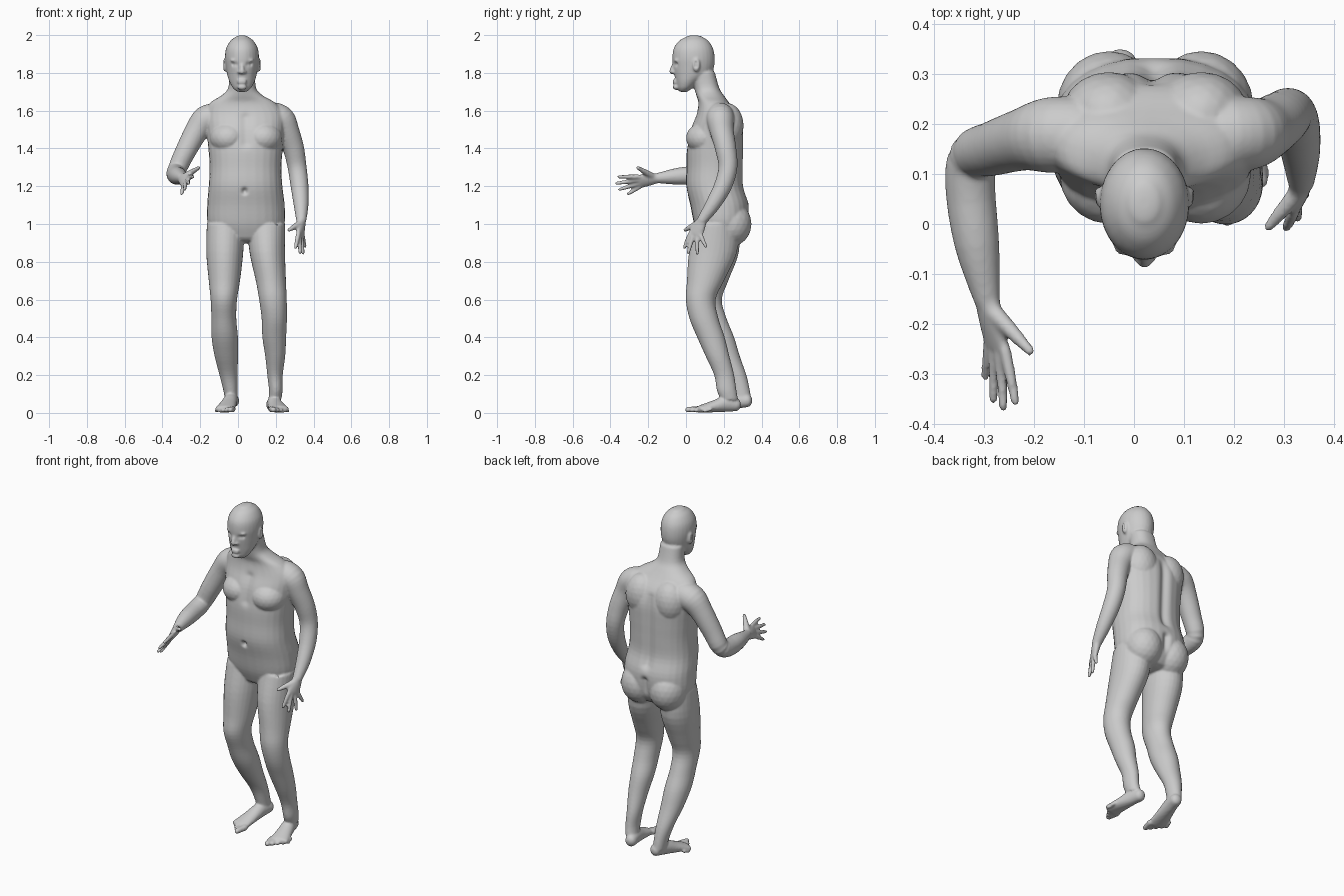
import bpy, bmesh, math
from mathutils import Vector, Matrix, geometry

cube = bpy.data.objects.get("Cube")
if cube:
    bpy.data.objects.remove(cube, do_unlink=True)

skin = bpy.data.materials.new("grey_skin")
skin.use_nodes = True
grey = (0.6, 0.6, 0.6, 1)
skin.diffuse_color = grey
skin.node_tree.nodes["Principled BSDF"].inputs["Base Color"].default_value = grey

bm = bmesh.new()
X, Z = Vector((1, 0, 0)), Vector((0, 0, 1))


def spline(rows, steps=4):
    """Smooth the rows of numbers with a Catmull-Rom curve."""
    out = []
    for i in range(len(rows) - 1):
        p0, p1, p2, p3 = (rows[min(max(i + k, 0), len(rows) - 1)] for k in (-1, 0, 1, 2))
        for s in range(steps):
            t = s / steps
            out.append([b + t / 2 * (c - a + t * (2 * a - 5 * b + 4 * c - d + t * (3 * b - a - 3 * c + d)))
                        for a, b, c, d in zip(p0, p1, p2, p3)])
    return out + [list(rows[-1])]


def tube(sections, across=X, along=None, power=2.0, cap=1.0, sides=28):
    """Loft oval sections (x, y, z, half width, half depth) and dome both ends."""
    rows = spline(sections)
    points = [Vector(r[:3]) for r in rows]
    rings = []
    for i, r in enumerate(rows):
        t = along or (points[min(i + 1, len(rows) - 1)] - points[max(i - 1, 0)]).normalized()
        rings.append((points[i], t, r[3], r[4]))

    def dome(ring, sign):
        p, t, a, b = ring
        h = min(a, b) * cap * sign
        return [(p + t * h * math.sin(k), t, a * math.cos(k), b * math.cos(k)) for k in (0.5, 0.95, 1.3)]
    rings = dome(rings[0], -1)[::-1] + rings + dome(rings[-1], 1)

    loops = []
    for p, t, a, b in rings:
        u = (across - t * across.dot(t)).normalized()
        v = t.cross(u)
        loop = []
        for k in range(sides):
            c, s = math.cos(math.tau * k / sides), math.sin(math.tau * k / sides)
            c, s = (math.copysign(abs(w) ** (2 / power), w) for w in (c, s))
            loop.append(bm.verts.new(p + u * a * c + v * b * s))
        loops.append(loop)
    for low, high in zip(loops, loops[1:]):
        for k in range(sides):
            n = (k + 1) % sides
            bm.faces.new((low[k], low[n], high[n], high[k]))
    bm.faces.new(loops[0][::-1])
    bm.faces.new(loops[-1])


def ball(centre, radii):
    place = Matrix.Translation(centre) @ Matrix.Diagonal((*radii, 1))
    bmesh.ops.create_icosphere(bm, subdivisions=3, radius=1, matrix=place)


def limb(points, **options):
    tube([(x, y, z, r, r) for x, y, z, r in points], **options)


def hand(wrist, knuckles, across, tips, thumb):
    """Flat palm, four spread fingers and a thumb."""
    wrist, knuckles = Vector(wrist), Vector(knuckles)
    across = Vector(across).normalized()
    middle = wrist.lerp(knuckles, 0.5)
    tube([(*wrist, .027, .024), (*middle, .036, .02), (*knuckles, .041, .014)], across, cap=.6)
    for i, tip in enumerate(tips):
        root = knuckles + across * (0.03 - 0.02 * i)
        tip = Vector(tip)
        bend = root.lerp(tip, .5) + (root - wrist) * .04
        limb([(*root, .0125), (*bend, .0115), (*tip, .009)], across=across, sides=12)
    root, tip = wrist.lerp(knuckles, .25) + across * .015, Vector(thumb)
    limb([(*root, .019), (*root.lerp(tip, .55), .015), (*tip, .01)], across=across, sides=12)


def foot(heel, ball_joint, outer, lift):
    """Heel to ball of the foot, then five shrinking toes."""
    heel, front = Vector(heel), Vector(ball_joint)
    ahead = (front - heel).normalized()
    side = Vector((-ahead.y, ahead.x, 0)).normalized() * outer
    spec = ((0, .032, .034), (.28, .037, .042), (.6, .044, .032), (1, .054, .02))
    rows = []
    for f, a, b in spec:
        p = heel.lerp(front, f)
        rows.append((p.x, p.y, b + lift * (1 - f), a, b))
    tube(rows, across=side, cap=.8)
    for i in range(5):
        root = front + side * (.023 * i - .043) - ahead * .012 * i
        root.z = .02
        tip = root + ahead * (.058 - .006 * i)
        r = .017 - .0018 * i
        tip.z = r
        limb([(*root, r), (*tip, r * .9)], across=side, sides=12)


# Torso and neck
tube([(.045, .18, .93, .16, .11), (.043, .185, 1, .203, .142), (.042, .178, 1.1, .205, .155),
      (.04, .153, 1.2, .195, .152), (.04, .153, 1.3, .19, .15), (.04, .155, 1.4, .197, .15),
      (.04, .163, 1.5, .207, .14), (.037, .165, 1.58, .21, .11), (.025, .148, 1.64, .175, .082),
      (.022, .128, 1.68, .11, .073), (.022, .11, 1.72, .074, .066), (.022, .09, 1.8, .068, .064)],
     along=Z, power=2.3, cap=.3)
for x in (-.05, .135):
    ball((x, .235, 1), (.105, .112, .12))      # buttock
    ball((x, .1, 1.455), (.1, .1, .085))       # chest muscle
    ball((x, .22, 1.52), (.095, .085, .12))    # shoulder blade

# Legs
tube([(-.065, .17, 1, .1, .11), (-.07, .155, .85, .098, .125), (-.072, .122, .7, .083, .102),
      (-.075, .102, .6, .07, .088), (-.075, .132, .5, .066, .083), (-.07, .172, .4, .07, .083),
      (-.062, .217, .3, .062, .068), (-.05, .267, .2, .048, .053), (-.04, .29, .12, .038, .048),
      (-.035, .3, .07, .034, .046)], along=Z, cap=.4)
tube([(.15, .165, 1, .1, .11), (.155, .143, .85, .094, .127), (.174, .103, .7, .08, .098),
      (.185, .078, .6, .073, .079), (.192, .095, .5, .067, .077), (.192, .132, .4, .063, .073),
      (.197, .167, .3, .053, .063), (.196, .202, .2, .041, .053), (.2, .215, .12, .036, .052),
      (.195, .23, .07, .034, .046)], along=Z, cap=.4)
foot((-.025, .325, 0), (-.07, .115, 0), -1, .03)
foot((.18, .265, 0), (.218, .075, 0), 1, .008)

# Arms and hands
limb([(-.11, .18, 1.565, .075), (-.17, .178, 1.55, .076), (-.22, .17, 1.49, .063),
      (-.28, .152, 1.38, .055), (-.322, .135, 1.29, .05), (-.328, .07, 1.262, .05),
      (-.315, -.04, 1.253, .045), (-.295, -.15, 1.243, .027)], across=Vector((0, .5, 1)))
hand((-.295, -.15, 1.243), (-.275, -.245, 1.225), (.5, -.15, .8),
     [(-.238, -.357, 1.25), (-.262, -.368, 1.215), (-.282, -.352, 1.183), (-.298, -.305, 1.16)],
     (-.208, -.255, 1.298))
limb([(.19, .18, 1.57, .075), (.232, .182, 1.55, .073), (.262, .19, 1.49, .063),
      (.294, .21, 1.4, .056), (.313, .222, 1.3, .05), (.326, .195, 1.2, .047),
      (.334, .14, 1.1, .039), (.335, .085, 1.02, .027)], across=X)
hand((.335, .085, 1.02), (.33, .05, .945), (-.35, -.9, .1),
     [(.305, -.008, .875), (.328, .012, .848), (.345, .06, .845), (.355, .105, .882)],
     (.27, -.005, .968))

# Head, ears and face
mid = .021
tube([(mid, -.012, 1.705, .032, .026), (mid, -.004, 1.722, .05, .042), (mid, .012, 1.755, .067, .066),
      (mid, .033, 1.79, .078, .095), (mid, .04, 1.83, .085, .108), (mid, .04, 1.88, .09, .112),
      (mid, .039, 1.93, .084, .104), (mid, .041, 1.97, .061, .077), (mid, .043, 1.99, .034, .044)],
     along=Z, cap=.25)
limb([(mid, -.062, 1.85, .009), (mid, -.073, 1.82, .012), (mid, -.075, 1.807, .014)], across=X)
ball((mid, -.052, 1.725), (.026, .018, .016))              # chin
for z in (1.748, 1.76):
    ball((mid, -.058, z), (.026, .013, .0065))             # lip
for s in (-1, 1):
    ball((mid + s * .014, -.067, 1.805), (.01, .012, .009))    # nostril wing
    ball((mid + s * .036, -.046, 1.866), (.028, .018, .009))   # brow
    ball((mid + s * .09, .055, 1.842), (.012, .02, .037))      # ear

# Fuse all parts into one smooth skin
bmesh.ops.recalc_face_normals(bm, faces=bm.faces)
mesh = bpy.data.meshes.new("human_body")
bm.to_mesh(mesh)
bm.free()
body = bpy.data.objects.new("human_body", mesh)
bpy.context.collection.objects.link(body)
remesh = body.modifiers.new("fuse", 'REMESH')
remesh.mode = 'VOXEL'
remesh.voxel_size = .006
soften = body.modifiers.new("soften", 'SMOOTH')
soften.iterations = 5
fused = bpy.data.meshes.new_from_object(body.evaluated_get(bpy.context.evaluated_depsgraph_get()))
body.modifiers.clear()
body.data = fused
fused.name = "human_body"


def dent(start, end, radius, push):
    """Press a soft groove into the skin along a line."""
    start, end, push = Vector(start), Vector(end), Vector(push)
    for v in fused.vertices:
        near, f = geometry.intersect_point_line(v.co, start, end)
        d = (v.co - start.lerp(end, min(max(f, 0), 1))).length
        if d < radius * 3:
            v.co += push * math.exp(-(d / radius) ** 2)


dent((.035, 0, 1.17), (.035, 0, 1.175), .014, (0, .022, 0))     # navel
dent((.042, .31, 1.15), (.035, .31, 1.55), .025, (0, -.018, 0))  # spine
dent((.045, .34, .92), (.045, .335, 1.06), .02, (0, -.02, 0))   # seat cleft
dent((.042, .01, 1.43), (.04, .05, 1.56), .025, (0, .01, 0))    # breastbone
for s in (-1, 1):
    dent((mid + s * .028, -.055, 1.846), (mid + s * .044, -.05, 1.846), .011, (0, .01, 0))  # eye socket
    dent((mid + s * .102, .052, 1.835), (mid + s * .102, .052, 1.855), .008, (-s * .008, 0, 0))  # ear hollow

fused.materials.clear()
fused.materials.append(skin)
bpy.context.view_layer.objects.active = body
body.select_set(True)
bpy.ops.object.shade_smooth()
